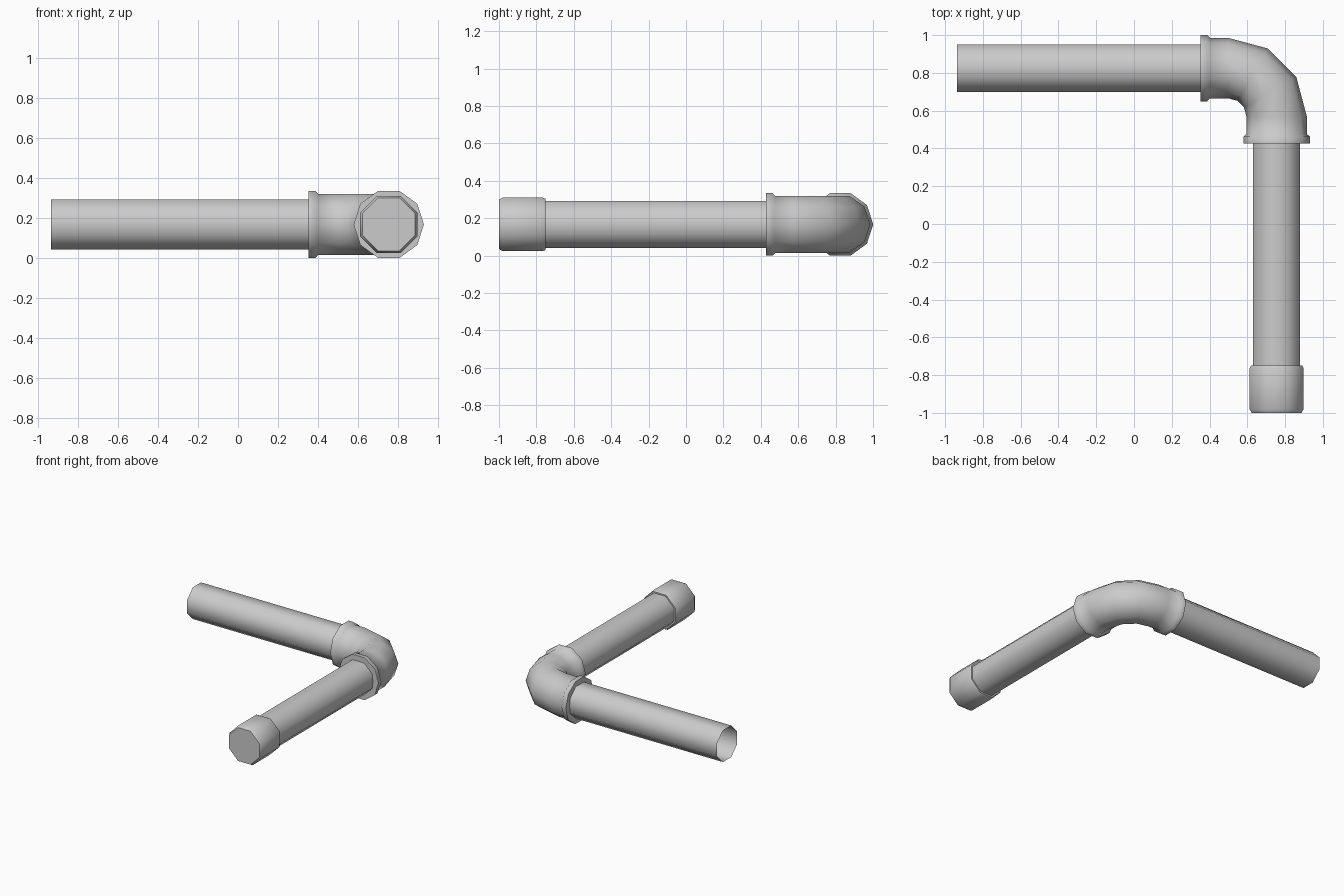
import bpy, bmesh
from math import cos, sin, pi, radians
from mathutils import Vector

if "Cube" in bpy.data.objects:
    bpy.data.objects.remove(bpy.data.objects["Cube"])

Z = 0.167            # height of the pipe axis
PX, PY = 0.755, 0.825  # axis of the y-run and of the x-run
OCT = 1 / cos(pi / 8)  # flat distance -> corner radius for 8 sides


def sweep(name, rings, sides, phase=0.0, cap_end=False):
    """Skin rings (x, y, heading, radius) lying along a path in the xy plane."""
    bm = bmesh.new()
    loops = []
    for x, y, heading, r in rings:
        side = Vector((-sin(heading), cos(heading), 0))
        up = Vector((0, 0, 1))
        loops.append([bm.verts.new(Vector((x, y, Z))
                      + side * r * cos(phase + 2 * pi * i / sides)
                      + up * r * sin(phase + 2 * pi * i / sides))
                      for i in range(sides)])
    for a, b in zip(loops, loops[1:]):
        for i in range(sides):
            j = (i + 1) % sides
            bm.faces.new((a[i], a[j], b[j], b[i]))
    if cap_end:
        bm.faces.new(loops[-1])
    mesh = bpy.data.meshes.new(name)
    bm.to_mesh(mesh)
    bm.free()
    ob = bpy.data.objects.new(name, mesh)
    bpy.context.collection.objects.link(ob)
    bpy.ops.object.select_all(action='DESELECT')
    ob.select_set(True)
    bpy.context.view_layer.objects.active = ob
    bpy.ops.object.shade_smooth_by_angle(angle=radians(50))
    return ob


DOWN = -pi / 2

# open-ended pipes
R = 0.125 * OCT
sweep("long_pipe", [(-0.937, PY, 0, R), (0.40, PY, 0, R)], 8, pi / 8)
sweep("side_pipe", [(PX, 0.48, DOWN, R), (PX, -0.80, DOWN, R)], 8, pi / 8)

# elbow: collar, 90 degree bend in three steps, collar
collar = [(0.0, 0.13), (0.0, 0.176), (0.035, 0.176), (0.05, 0.16)]
BX, BY, BR = 0.50, 0.57, 0.255
rings = [(0.352 + d, PY, 0, r) for d, r in collar]
for k in range(4):
    a = pi / 2 - k * pi / 6
    rings.append((BX + BR * cos(a), BY + BR * sin(a), a - pi / 2, 0.16))
rings += [(PX, 0.427 + d, DOWN, r) for d, r in reversed(collar)]
sweep("elbow", rings, 10)

# closed end cap
cap = [(-0.75, 0.122), (-0.75, 0.136), (-0.765, 0.143), (-0.98, 0.143), (-1.0, 0.132)]
sweep("end_cap", [(PX, y, DOWN, r * OCT) for y, r in cap], 8, pi / 8, cap_end=True)
